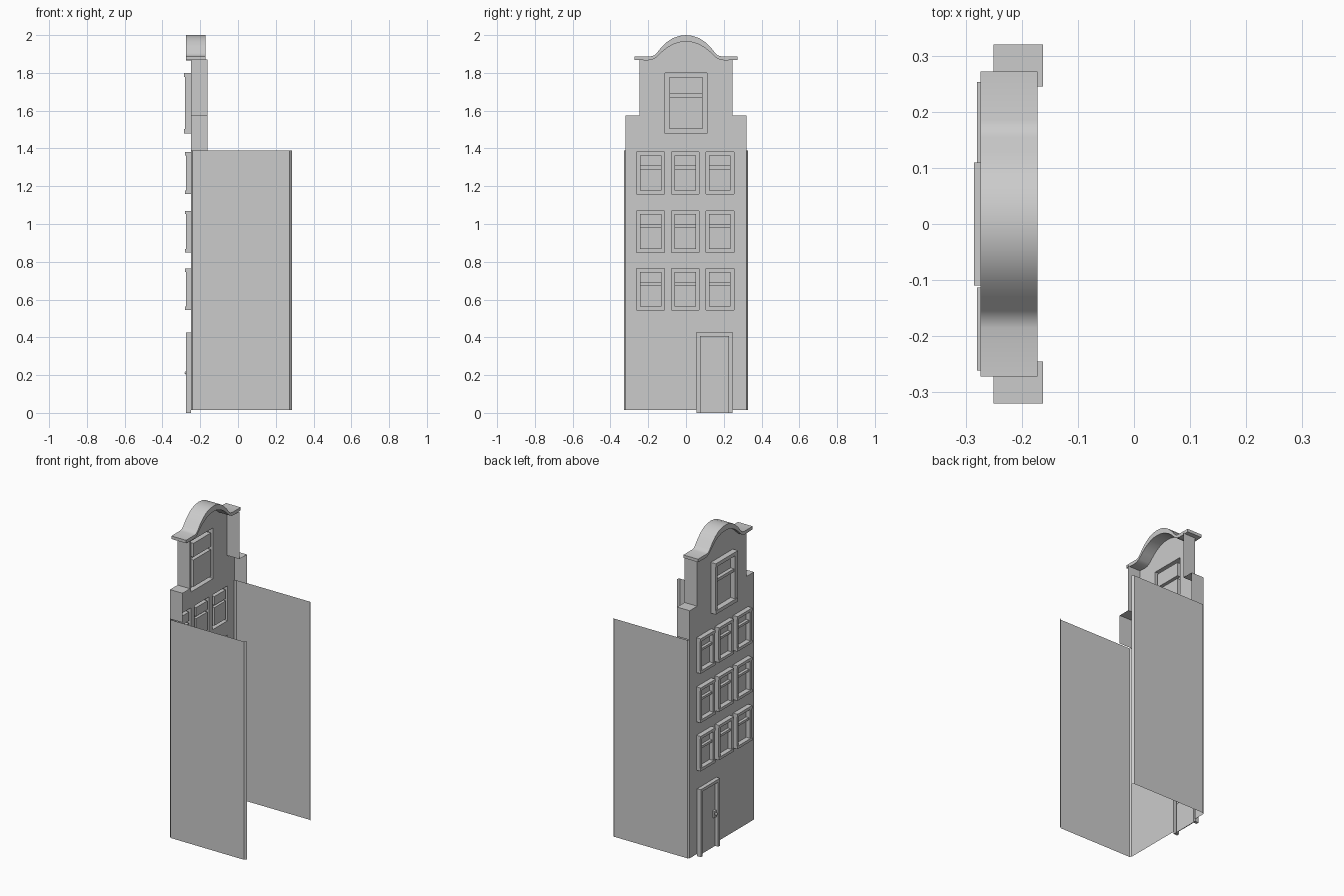
import bpy, bmesh
from mathutils import Vector

if "Cube" in bpy.data.objects:
    bpy.data.objects.remove(bpy.data.objects["Cube"])

FX = -0.25            # facade plane
WALL_TOP, BASE = 1.39, 0.015


def finish(bm, name):
    bmesh.ops.remove_doubles(bm, verts=bm.verts, dist=1e-5)
    me = bpy.data.meshes.new(name)
    bm.to_mesh(me)
    bm.free()
    ob = bpy.data.objects.new(name, me)
    bpy.context.collection.objects.link(ob)
    return ob


def strip(name, pts, direction):
    """Sheet made by sweeping an open polyline along a vector."""
    bm = bmesh.new()
    d = Vector(direction)
    a = [bm.verts.new(p) for p in pts]
    b = [bm.verts.new(Vector(p) + d) for p in pts]
    for i in range(len(pts) - 1):
        bm.faces.new((a[i], a[i + 1], b[i + 1], b[i]))
    return finish(bm, name)


def relief(name, ys, zs, depth):
    """Hollow relief: grid cells pushed out of the facade; depth[row][col]."""
    bm = bmesh.new()
    nr, nc = len(zs) - 1, len(ys) - 1

    def quad(*pts):
        bm.faces.new([bm.verts.new(p) for p in pts])

    def dep(r, c):
        return depth[r][c] if 0 <= r < nr and 0 <= c < nc else 0

    for r in range(nr + 1):
        for c in range(nc + 1):
            x = FX - dep(r, c)
            if r < nr and c < nc:
                quad((x, ys[c], zs[r]), (x, ys[c], zs[r + 1]),
                     (x, ys[c + 1], zs[r + 1]), (x, ys[c + 1], zs[r]))
            xl, xd = FX - dep(r, c - 1), FX - dep(r - 1, c)
            if r < nr and abs(xl - x) > 1e-6:
                quad((xl, ys[c], zs[r]), (xl, ys[c], zs[r + 1]),
                     (x, ys[c], zs[r + 1]), (x, ys[c], zs[r]))
            if c < nc and abs(xd - x) > 1e-6:
                quad((xd, ys[c], zs[r]), (x, ys[c], zs[r]),
                     (x, ys[c + 1], zs[r]), (xd, ys[c + 1], zs[r]))
    bmesh.ops.remove_doubles(bm, verts=bm.verts, dist=1e-5)
    bmesh.ops.recalc_face_normals(bm, faces=bm.faces)
    if sum(f.normal.x * f.calc_area() for f in bm.faces) > 0:
        bmesh.ops.reverse_faces(bm, faces=bm.faces)
    return finish(bm, name)


def window(name, y, z0, z1, half, t, d):
    zt = z0 + (z1 - z0) * 0.6
    bar, pane, mid = [d] * 3, [d - .004, 0, d - .004], [d - .004, d - .012, d - .004]
    relief(name, [y - half, y - half + t, y + half - t, y + half],
           [z0, z0 + t, zt, zt + t * 0.8, z1 - t, z1], [bar, pane, mid, pane, bar])


# Windows: three storeys of three, one large attic window
holes = [(-0.11, 0.11, 1.48, 1.80)]
window("attic_window", 0, 1.48, 1.80, 0.11, 0.023, 0.035)
for i, z0 in enumerate((0.545, 0.85, 1.16)):
    for j, y in enumerate((-0.187, -0.004, 0.179)):
        window(f"window_{i}_{j}", y, z0, z0 + 0.22, 0.074, 0.018, 0.03)
        holes.append((y - 0.074, y + 0.074, z0, z0 + 0.22))

# Door with frame
DY0, DY1, DZ = 0.055, 0.245, 0.425
relief("door", [DY0, DY0 + 0.018, DY1 - 0.018, DY1], [0, DZ - 0.018, DZ],
       [[0.025, 0.004, 0.025], [0.025] * 3])
bpy.ops.mesh.primitive_cube_add(size=1, location=(FX - 0.01, 0.09, 0.21))
handle = bpy.context.object
handle.name = "door_handle_plate"
handle.scale = (0.014, 0.022, 0.042)
bpy.ops.mesh.primitive_uv_sphere_add(segments=10, ring_count=6, radius=0.009,
                                     location=(FX - 0.024, 0.09, 0.212))
bpy.context.object.name = "door_knob"

# Bell gable profile: half curves mirrored about y = 0
outer = [(0.272, 1.888), (0.185, 1.888), (0.168, 1.893), (0.155, 1.905), (0.13, 1.936),
         (0.10, 1.964), (0.07, 1.984), (0.035, 1.996), (0, 2.0)]
inner = [(0.272, 1.869), (0.205, 1.866), (0.18, 1.869), (0.16, 1.880), (0.13, 1.909),
         (0.10, 1.933), (0.07, 1.950), (0.035, 1.962), (0, 1.965)]


def mirrored(half):
    return half + [(-y, z) for y, z in reversed(half[:-1])]


# Facade sheet with openings
outline = [(-0.32, BASE), (DY0, BASE), (DY0, DZ), (DY1, DZ), (DY1, BASE), (0.32, BASE),
           (0.32, 1.575), (0.245, 1.575), (0.245, 1.868)]
outline += mirrored(inner)[1:-1] + [(-0.245, 1.868), (-0.245, 1.575), (-0.32, 1.575)]
bm = bmesh.new()
loops = [outline] + [[(a, c), (b, c), (b, d), (a, d)] for a, b, c, d in holes]
for loop in loops:
    vs = [bm.verts.new((FX, y, z)) for y, z in loop]
    for i in range(len(vs)):
        bm.edges.new((vs[i - 1], vs[i]))
bmesh.ops.triangle_fill(bm, edges=bm.edges[:], use_beauty=True, normal=(-1, 0, 0))
for f in bm.faces:
    f.normal_update()
    if f.normal.x > 0:
        f.normal_flip()
finish(bm, "facade")

# Curved cornice on the gable
bm = bmesh.new()
o, n = mirrored(outer), mirrored(inner)
rings = [[bm.verts.new(p) for p in ((-0.274, *a), (-0.172, *a), (-0.172, *b), (-0.274, *b))]
         for a, b in zip(o, n)]
for r, s in zip(rings, rings[1:]):
    for k in range(4):
        bm.faces.new((r[k], r[k - 1], s[k - 1], s[k]))
bm.faces.new(rings[0])
bm.faces.new(rings[-1][::-1])
bmesh.ops.recalc_face_normals(bm, faces=bm.faces)
cornice = finish(bm, "gable_cornice")
bpy.ops.object.select_all(action='DESELECT')
cornice.select_set(True)
bpy.context.view_layer.objects.active = cornice
bpy.ops.object.shade_smooth_by_angle(angle=0.6)

for s, side in ((1, "left"), (-1, "right")):
    # Returns and shoulder behind the facade edge
    pts = [(0.32, WALL_TOP), (0.32, 1.575), (0.245, 1.575), (0.245, 1.87)]
    strip(f"gable_return_{side}", [(FX, s * y, z) for y, z in pts][::s], (0.088, 0, 0))
    # Side wall with chamfered ends
    pts = [(FX, 0.318), (-0.24, 0.328), (0.272, 0.329), (0.285, 0.317)]
    strip(f"side_wall_{side}", [(x, s * y, BASE) for x, y in pts][::-s],
          (0, 0, WALL_TOP - BASE))
